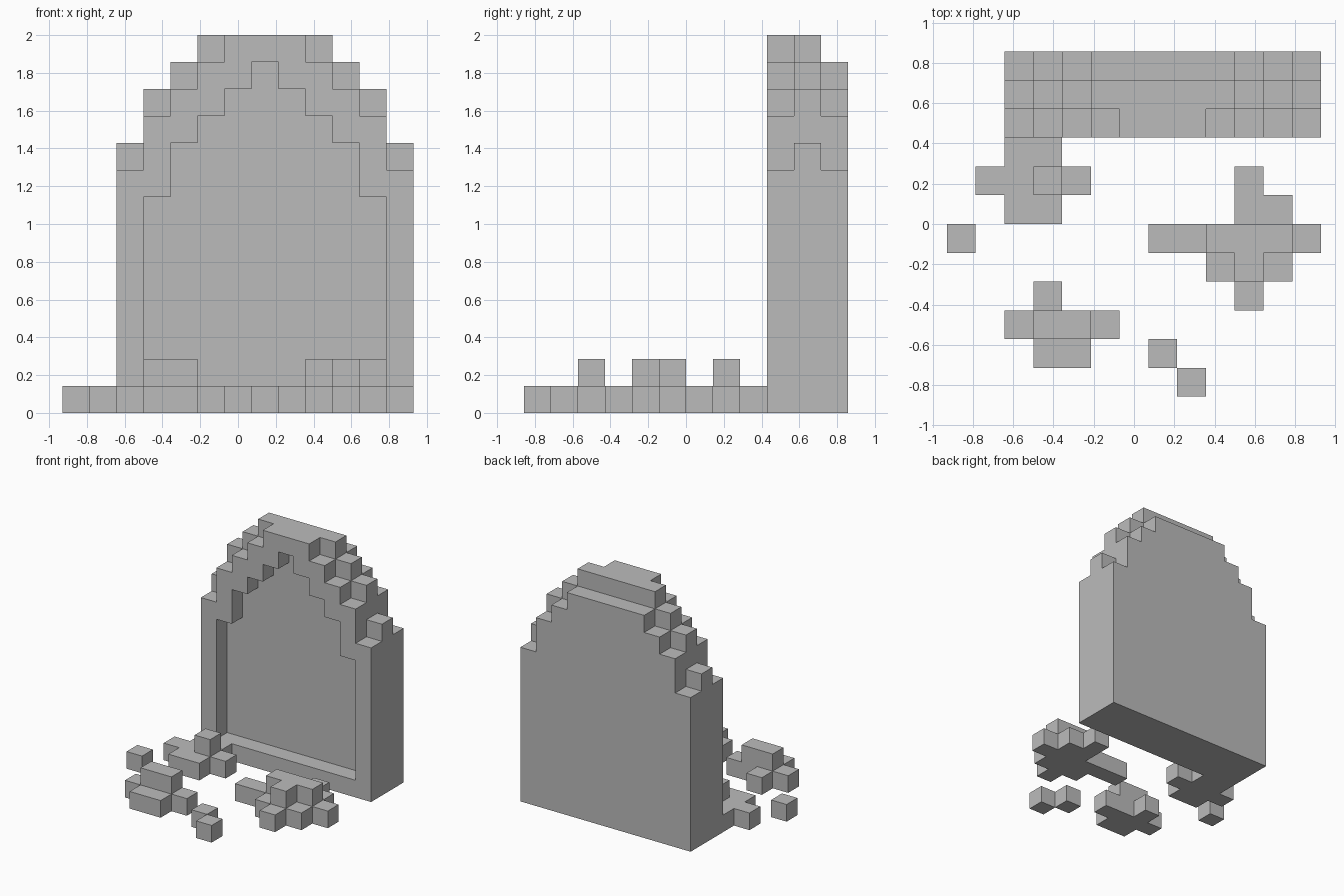
import bpy, bmesh, math
from mathutils import Vector

UNIT = 1 / 7                      # edge of one block
ORIGIN = Vector((6.5, 6, 0))      # block grid point that sits at the world origin

cube = bpy.data.objects.get("Cube")
if cube:
    bpy.data.objects.remove(cube, do_unlink=True)

stone = bpy.data.materials.new("grey_stone")
stone.use_nodes = True
grey = (0.5, 0.5, 0.5, 1)
stone.diffuse_color = grey
stone.node_tree.nodes["Principled BSDF"].inputs["Base Color"].default_value = grey


def box(x0, x1, y0, y1, z0, z1):
    """Set of grid blocks filling a box."""
    return {(x, y, z) for x in range(x0, x1) for y in range(y0, y1) for z in range(z0, z1)}


def build(name, blocks):
    """Skin a set of blocks with only its outer faces, merged into flat panels."""
    bm = bmesh.new()
    for block in blocks:
        for axis in range(3):
            for side in (-1, 1):
                step = [0, 0, 0]
                step[axis] = side
                if tuple(b + s for b, s in zip(block, step)) in blocks:
                    continue
                n = Vector(step)
                u = Vector((step[2], step[0], step[1])) / 2
                v = n.cross(u)
                mid = Vector(block) + Vector((0.5, 0.5, 0.5)) + n / 2 - ORIGIN
                corners = (mid - u - v, mid + u - v, mid + u + v, mid - u + v)
                face = bm.faces.new([bm.verts.new(c * UNIT) for c in corners])
                face.normal_update()
                if face.normal.dot(n) < 0:
                    face.normal_flip()
    bmesh.ops.remove_doubles(bm, verts=bm.verts, dist=0.001)
    bmesh.ops.dissolve_limit(bm, angle_limit=math.radians(1), verts=bm.verts, edges=bm.edges)
    mesh = bpy.data.meshes.new(name)
    bm.to_mesh(mesh)
    bm.free()
    mesh.materials.append(stone)
    obj = bpy.data.objects.new(name, mesh)
    bpy.context.collection.objects.link(obj)


def arch(heights, y, z0=0, left=2):
    """One-block-thick stepped arch; heights run from the edge to the centre column."""
    columns = heights + heights[-2::-1]
    return set().union(*(box(left + i, left + i + 1, y, y + 1, z0, h)
                         for i, h in enumerate(columns)))


# Headstone: stepped front frame with an arched recess, taller core, stepped back
front = arch([9, 11, 12, 13, 14, 14], 9) - arch([8, 10, 11, 12, 13], 9, z0=1, left=3)
core = arch([10, 12, 13, 14, 14, 14], 10)
back = arch([9, 11, 12, 13, 13, 13], 11)
build("headstone", front | core | back)

# Rubble against the foot of the headstone
build("rubble_by_stone", box(2, 4, 6, 9, 0, 1) | box(1, 5, 7, 8, 0, 1) | box(3, 4, 7, 8, 1, 2))

# Rubble at the front right
build("rubble_front", box(2, 6, 2, 3, 0, 1) | box(3, 4, 3, 4, 0, 1)
      | box(3, 5, 1, 2, 0, 1) | box(3, 5, 2, 3, 1, 2))

# Large rubble heap on the left
build("rubble_heap", box(7, 13, 5, 6, 0, 1) | box(10, 12, 6, 7, 0, 1) | box(10, 11, 7, 8, 0, 1)
      | box(9, 12, 4, 5, 0, 1) | box(10, 11, 3, 4, 0, 1)
      | box(9, 12, 5, 6, 1, 2) | box(10, 11, 4, 5, 1, 2))

# Loose single blocks
for i, (x, y) in enumerate([(0, 5), (7, 1), (8, 0)]):
    build(f"loose_block_{i + 1}", box(x, x + 1, y, y + 1, 0, 1))
